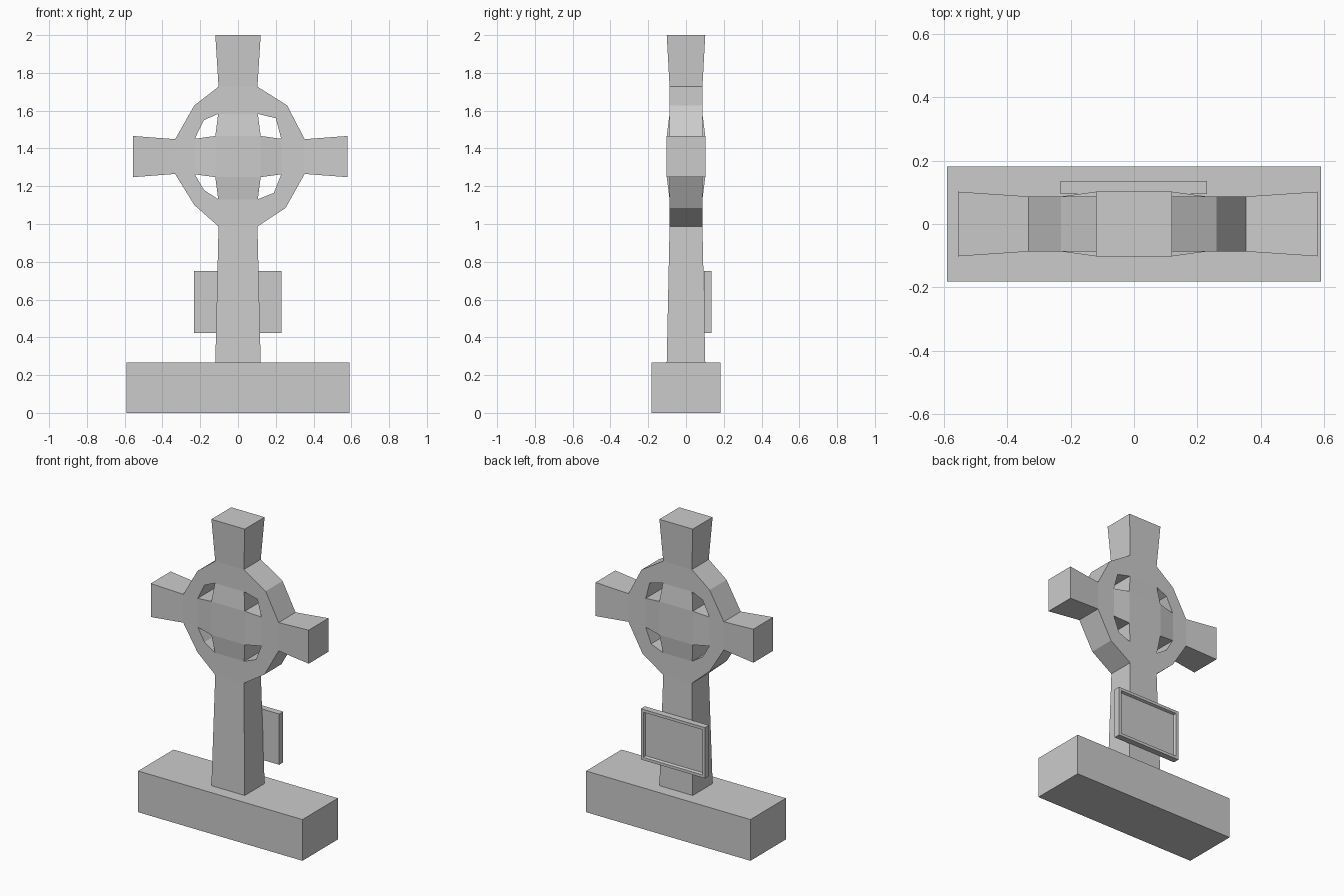
import bpy, bmesh

if "Cube" in bpy.data.objects:
    bpy.data.objects.remove(bpy.data.objects["Cube"])


def finish(bm, name):
    bmesh.ops.recalc_face_normals(bm, faces=bm.faces)
    mesh = bpy.data.meshes.new(name)
    bm.to_mesh(mesh)
    bm.free()
    obj = bpy.data.objects.new(name, mesh)
    bpy.context.collection.objects.link(obj)
    return obj


def box_bm(x0, x1, y0, y1, z0, z1):
    bm = bmesh.new()
    bmesh.ops.create_cube(bm, size=1)
    bmesh.ops.scale(bm, vec=(x1 - x0, y1 - y0, z1 - z0), verts=bm.verts)
    bmesh.ops.translate(bm, vec=((x0 + x1) / 2, (y0 + y1) / 2, (z0 + z1) / 2), verts=bm.verts)
    return bm


# Plinth
finish(box_bm(-0.591, 0.591, -0.182, 0.182, 0, 0.268), "plinth")

# Ringed cross: front sheet laid out per quadrant, mirrored to the back, then joined
WIDE, SLIM = 0.102, 0.087          # half depths at the flared and narrow sections
CZ = 1.357                         # height of the crossing
inner_diag = {(-1, 1): (0.18, 1.55), (1, 1): (0.20, 1.56),
              (-1, -1): (0.18, 1.18), (1, -1): (0.19, 1.165)}
outer_diag = {(-1, 1): (0.231, 1.628), (1, 1): (0.26, 1.628),
              (-1, -1): (0.231, 1.10), (1, -1): (0.252, 1.085)}
ring_x = {-1: 0.333, 1: 0.353}
arm_x = {-1: 0.556, 1: 0.58}
end_z = {-1: 0.268, 1: 2.0}
quads = list(inner_diag)

bm = bmesh.new()
layers = []
for side in (-1, 1):
    V = {}
    for q in quads:
        sx, sz = q
        pts = {"core": (0.12, CZ + sz * 0.109, WIDE),
               "v_in": (0.105, CZ + sz * 0.226, SLIM),
               "v_out": (0.103, CZ + sz * 0.37, SLIM),
               "v_end": (0.12, end_z[sz], WIDE),
               "h_in": (0.229, CZ + sz * 0.094, SLIM),
               "h_out": (ring_x[sx], CZ + sz * 0.092, SLIM),
               "h_end": (arm_x[sx], CZ + sz * 0.109, WIDE),
               "d_in": (*inner_diag[q], SLIM),
               "d_out": (*outer_diag[q], SLIM)}
        for key, (x, z, depth) in pts.items():
            V[q, key] = bm.verts.new((sx * x, side * depth, z))
    layers.append(V)

faces = [[(q, "core") for q in ((-1, -1), (1, -1), (1, 1), (-1, 1))]]
for s in (-1, 1):
    for arm, a, b in (("v", (-1, s), (1, s)), ("h", (s, -1), (s, 1))):
        chain = ["core", arm + "_in", arm + "_out", arm + "_end"]
        for k, n in zip(chain, chain[1:]):
            faces.append([(a, k), (b, k), (b, n), (a, n)])
for q in quads:
    for a in "vh":
        faces.append([(q, a + "_in"), (q, "d_in"), (q, "d_out"), (q, a + "_out")])

edge_use = {}
for f in faces:
    for V in layers:
        bm.faces.new([V[k] for k in f])
    for a, b in zip(f, f[1:] + f[:1]):
        edge_use.setdefault(frozenset((a, b)), []).append((a, b))
for uses in edge_use.values():
    if len(uses) == 1:
        a, b = uses[0]
        bm.faces.new([layers[0][a], layers[0][b], layers[1][b], layers[1][a]])
finish(bm, "ringed_cross")

# Plaque on the back with a sunken panel inside its frame
bm = box_bm(-0.232, 0.23, 0.095, 0.136, 0.422, 0.752)
bm.faces.ensure_lookup_table()
panel = max(bm.faces, key=lambda f: f.calc_center_median().y)
bmesh.ops.inset_region(bm, faces=[panel], thickness=0.026)
bmesh.ops.inset_region(bm, faces=[panel], thickness=0.008, depth=-0.016)
finish(bm, "plaque")
